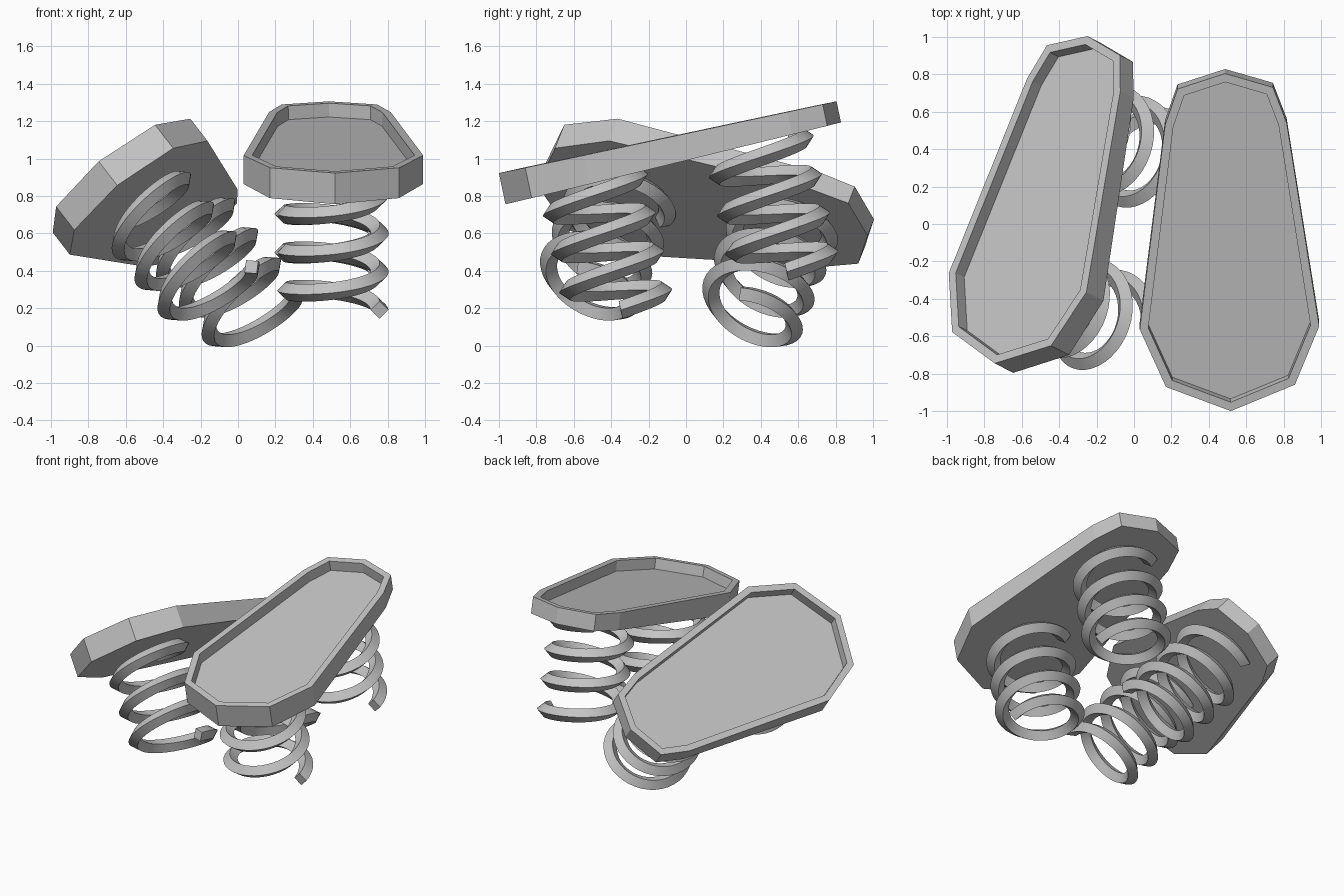
import bpy
import bmesh
import math
from mathutils import Vector, Matrix

cube = bpy.data.objects.get("Cube")
if cube:
    bpy.data.objects.remove(cube, do_unlink=True)

# Single grey material
GREY = (0.55, 0.55, 0.55, 1.0)
grey = bpy.data.materials.new("plain_grey")
grey.use_nodes = True
grey.diffuse_color = GREY
grey.node_tree.nodes["Principled BSDF"].inputs["Base Color"].default_value = GREY

LENGTH = 1.845
HALF_OUTLINE = [(0, 0), (.345, .138), (.48, .455), (.325, 1.57), (.255, 1.765), (0, LENGTH)]
RADIUS, PITCH, TURNS, WIRE = .25, .21, 3.35, .048
STEPS = 40


def finish(name, bm, matrix):
    bmesh.ops.recalc_face_normals(bm, faces=bm.faces)
    mesh = bpy.data.meshes.new(name)
    bm.to_mesh(mesh)
    bm.free()
    mesh.materials.append(grey)
    obj = bpy.data.objects.new(name, mesh)
    bpy.context.collection.objects.link(obj)
    obj.matrix_world = matrix
    return obj


def frame(origin, across, along):
    """Local axes: x across the sole, y from wide end to narrow end, z out of the tray."""
    v = Vector(along).normalized()
    u = Vector(across)
    u = (u - v * u.dot(v)).normalized()
    n = u.cross(v)
    return Matrix.Translation(origin) @ Matrix((u, v, n)).transposed().to_4x4()


def make_tray(name, matrix):
    """Sole-shaped plate, thinner at the narrow end, with a recessed top."""
    outline = HALF_OUTLINE + [(-u, v) for u, v in HALF_OUTLINE[-2:0:-1]]
    bm = bmesh.new()
    top = [bm.verts.new((u, v, 0)) for u, v in outline]
    low = [bm.verts.new((u, v, -.17 + .055 * v / LENGTH)) for u, v in outline]
    top_face = bm.faces.new(top)
    bm.faces.new(low[::-1])
    count = len(outline)
    for i in range(count):
        j = (i + 1) % count
        bm.faces.new((top[i], low[i], low[j], top[j]))
    bmesh.ops.recalc_face_normals(bm, faces=bm.faces)
    bm.normal_update()
    # Rim, then sunken floor
    bmesh.ops.inset_individual(bm, faces=[top_face], thickness=.045, use_even_offset=True)
    bm.normal_update()
    bmesh.ops.inset_individual(bm, faces=[top_face], thickness=.002, depth=-.075)
    return finish(name, bm, matrix)


def make_spring(name, matrix, base):
    """Helix of square wire set on its corner, rising towards the tray."""
    bm = bmesh.new()
    rings = []
    total = int(STEPS * TURNS)
    for i in range(total + 1):
        turn = i / STEPS
        angle = turn * math.tau
        ring = []
        for dr, dz in ((WIRE, 0), (0, WIRE), (-WIRE, 0), (0, -WIRE)):
            r = RADIUS + dr
            point = Vector((r * math.cos(angle), r * math.sin(angle), turn * PITCH + dz))
            ring.append(bm.verts.new(point + Vector(base)))
        rings.append(ring)
    for a, b in zip(rings, rings[1:]):
        for k in range(4):
            m = (k + 1) % 4
            bm.faces.new((a[k], a[m], b[m], b[k]))
    bm.faces.new(rings[0])
    bm.faces.new(rings[-1])
    obj = finish(name, bm, matrix)
    bpy.ops.object.select_all(action='DESELECT')
    obj.select_set(True)
    bpy.context.view_layer.objects.active = obj
    bpy.ops.object.shade_smooth_by_angle(angle=math.radians(30))


# Left sole rests level side to side; right sole is tipped over
soles = {
    "left": frame((.518, -1.0, .922), (1, .017, 0), (-.017, .978, .208)),
    "right": frame((-.745, -.745, .985), (.762, -.12, .636), (.269, .948, -.168)),
}
for side, matrix in soles.items():
    make_tray(side + "_foot_tray", matrix)
    make_spring(side + "_front_spring", matrix, (0, .48, -.85))
    make_spring(side + "_back_spring", matrix, (0, 1.39, -.835))
